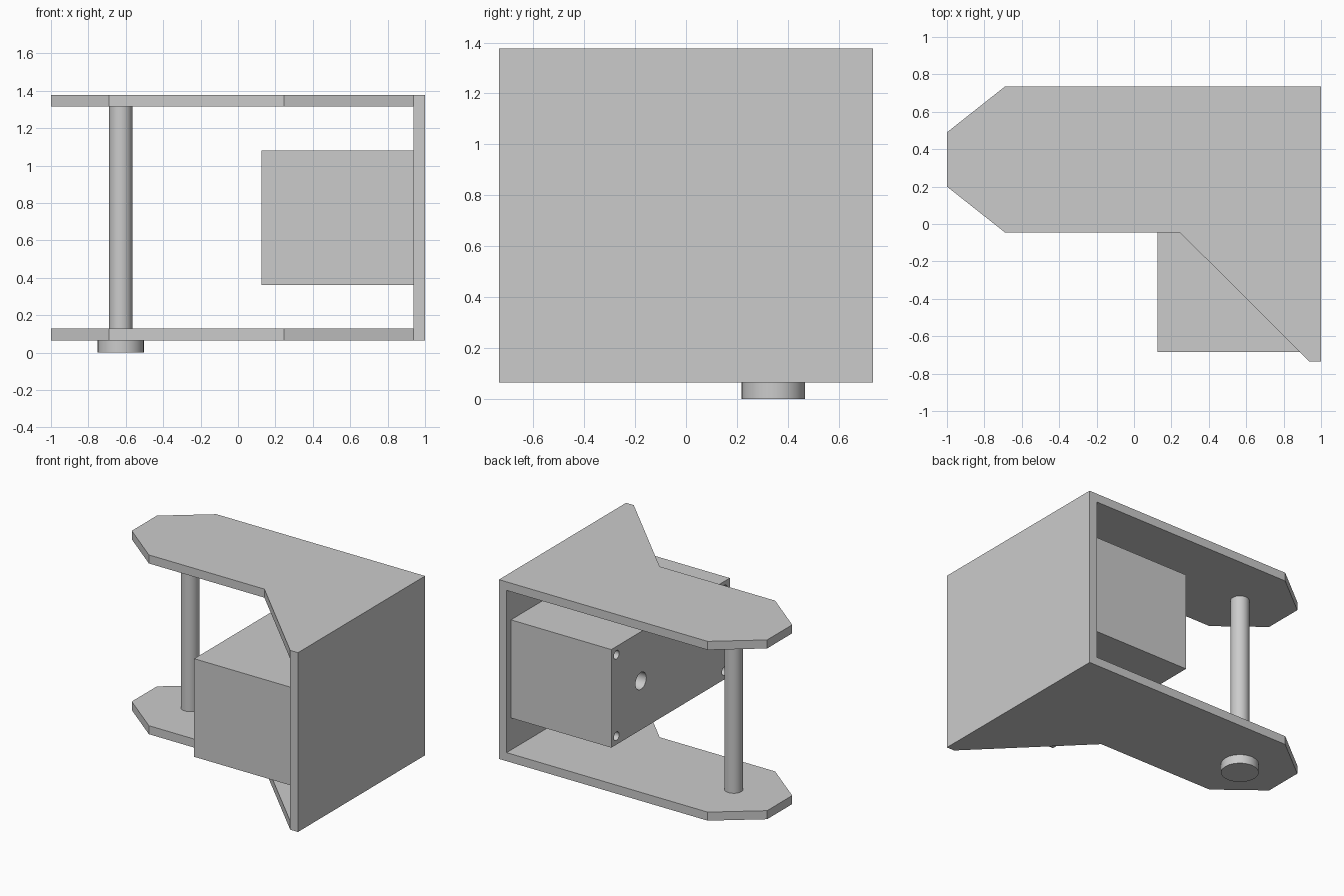
import bpy
import bmesh
import math
from mathutils import Matrix

cube = bpy.data.objects.get("Cube")
if cube:
    bpy.data.objects.remove(cube, do_unlink=True)

GREY = (0.6, 0.6, 0.6, 1.0)
mat = bpy.data.materials.new("light grey")
mat.use_nodes = True
mat.diffuse_color = GREY
mat.node_tree.nodes["Principled BSDF"].inputs["Base Color"].default_value = GREY

BOTTOM, TOP, WALL = 0.065, 1.377, 0.0625
INNER_X = 1 - WALL
AXIS_Y, AXIS_Z, PIN_X = 0.343, 0.72, -0.627


def add_object(name, bm):
    bmesh.ops.recalc_face_normals(bm, faces=bm.faces)
    mesh = bpy.data.meshes.new(name)
    bm.to_mesh(mesh)
    bm.free()
    obj = bpy.data.objects.new(name, mesh)
    mesh.materials.append(mat)
    bpy.context.collection.objects.link(obj)
    return obj


def prism(name, outline, z0, z1):
    bm = bmesh.new()
    face = bm.faces.new([bm.verts.new((x, y, z0)) for x, y in outline])
    top = bmesh.ops.extrude_face_region(bm, geom=[face])["geom"]
    verts = [v for v in top if isinstance(v, bmesh.types.BMVert)]
    bmesh.ops.translate(bm, verts=verts, vec=(0, 0, z1 - z0))
    return add_object(name, bm)


def box(name, x0, x1, y0, y1, z0, z1):
    return prism(name, [(x0, y0), (x1, y0), (x1, y1), (x0, y1)], z0, z1)


def cylinder(name, centre, radius, length, along_x=False):
    bm = bmesh.new()
    bmesh.ops.create_cone(bm, cap_ends=True, segments=24,
                          radius1=radius, radius2=radius, depth=length)
    if along_x:
        bm.transform(Matrix.Rotation(math.pi / 2, 4, "Y"))
    bm.transform(Matrix.Translation(centre))
    return add_object(name, bm)


def cut(target, cutter):
    mod = target.modifiers.new("cut", "BOOLEAN")
    mod.operation = "DIFFERENCE"
    mod.solver = "EXACT"
    mod.object = cutter
    bpy.context.view_layer.update()
    result = bpy.data.meshes.new_from_object(
        target.evaluated_get(bpy.context.evaluated_depsgraph_get()))
    target.modifiers.clear()
    target.data = result
    bpy.data.objects.remove(cutter, do_unlink=True)


def smooth(obj):
    bpy.ops.object.select_all(action="DESELECT")
    obj.select_set(True)
    bpy.context.view_layer.objects.active = obj
    bpy.ops.object.shade_smooth_by_angle(angle=math.radians(35))


# Bracket: one profile, hollowed to leave two arms and a side wall
bracket = prism("bracket", [
    (-1, 0.2), (-0.69, -0.045), (0.245, -0.045), (INNER_X, -0.735),
    (1, -0.735), (1, 0.735), (-0.69, 0.735), (-1, 0.49)], BOTTOM, TOP)
cut(bracket, box("cutter", -2, INNER_X, -1, 1, BOTTOM + WALL, TOP - WALL))
cut(bracket, cylinder("cutter", (1, AXIS_Y, AXIS_Z), 0.0625, 0.4, True))

# Block against the wall, with the shaft bore and four corner holes
block = box("block", 0.125, INNER_X, -0.685, 0.685, 0.362, 1.08)
cut(block, cylinder("cutter", (0.5, AXIS_Y, AXIS_Z), 0.0625, 2, True))
for side in (-1, 1):
    for level in (-1, 1):
        cut(block, cylinder("cutter", (0.5, side * 0.625, 0.721 + level * 0.298),
                            0.031, 2, True))

# Pin through both arms, with its head underneath
pin = cylinder("pin", (PIN_X, AXIS_Y, (BOTTOM + TOP) / 2), 0.0625, TOP - BOTTOM)
pin_head = cylinder("pin_head", (PIN_X, AXIS_Y, BOTTOM / 2), 0.125, BOTTOM)

for part in (bracket, block, pin, pin_head):
    smooth(part)
